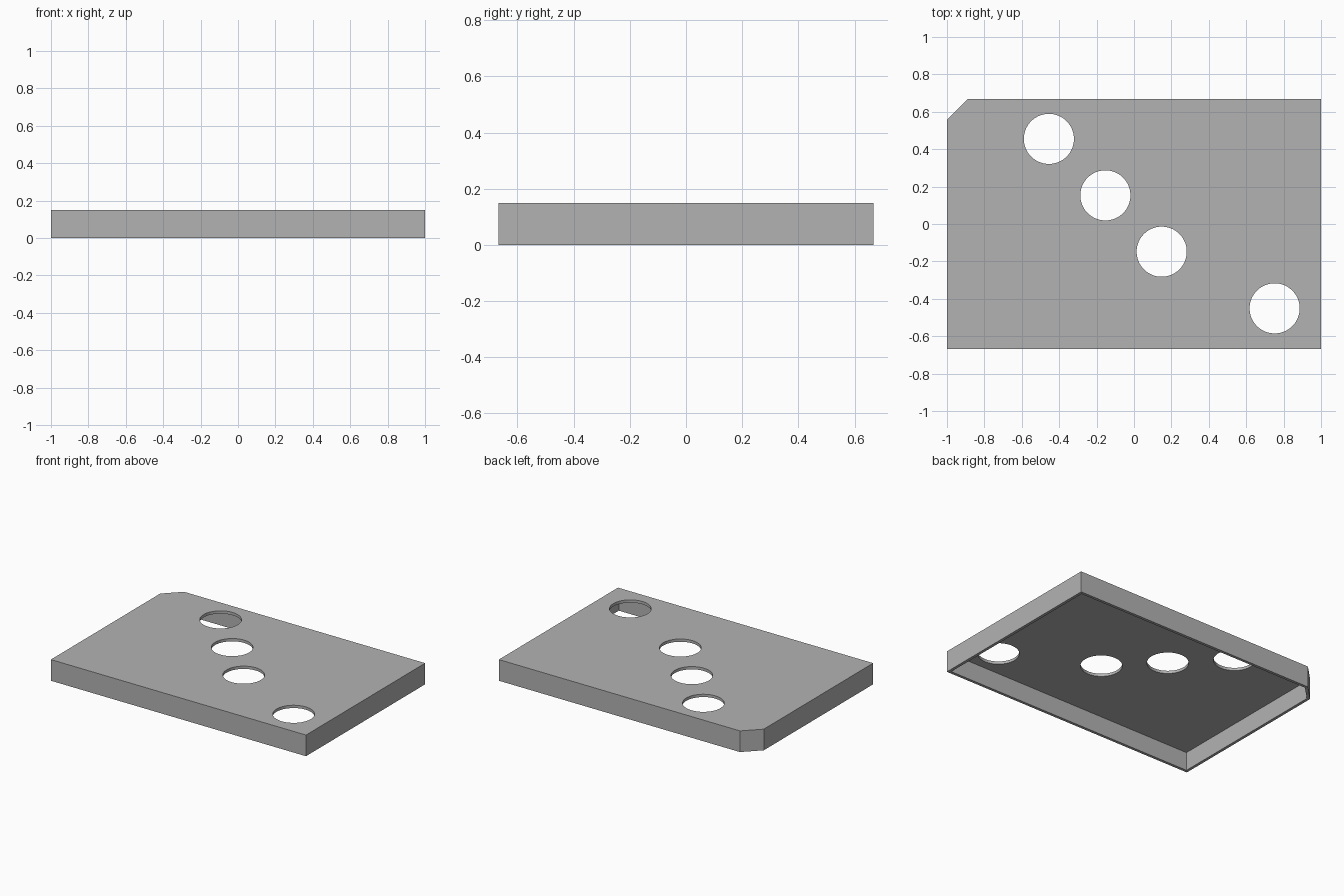
import bpy
import bmesh
import math

cube = bpy.data.objects.get("Cube")
if cube:
    bpy.data.objects.remove(cube, do_unlink=True)

HALF_X, HALF_Y, HEIGHT = 1.0, 0.667, 0.15
WALL, CHAMFER = 0.02, 0.11
HOLE_RADIUS = 0.134
HOLES = [(-0.455, 0.455), (-0.153, 0.153), (0.148, -0.148), (0.752, -0.451)]

grey = bpy.data.materials.new("plain grey")
grey.use_nodes = True
colour = (0.45, 0.45, 0.45, 1)
grey.diffuse_color = colour
grey.node_tree.nodes["Principled BSDF"].inputs["Base Color"].default_value = colour


def prism(name, points, bottom, top):
    """Extrude a flat outline between two heights."""
    bm = bmesh.new()
    base = bm.faces.new([bm.verts.new((x, y, bottom)) for x, y in points])
    raised = bmesh.ops.extrude_face_region(bm, geom=[base])["geom"]
    verts = [g for g in raised if isinstance(g, bmesh.types.BMVert)]
    bmesh.ops.translate(bm, verts=verts, vec=(0, 0, top - bottom))
    bmesh.ops.recalc_face_normals(bm, faces=bm.faces)
    mesh = bpy.data.meshes.new(name)
    bm.to_mesh(mesh)
    bm.free()
    mesh.materials.append(grey)
    obj = bpy.data.objects.new(name, mesh)
    bpy.context.collection.objects.link(obj)
    return obj


def outline(inset):
    """Rectangle with the back right corner cut off, shrunk evenly."""
    x, y = HALF_X - inset, HALF_Y - inset
    cut = CHAMFER - inset * (2 - math.sqrt(2))
    return [(-x, -y), (x, -y), (x, y), (-x + cut, y), (-x, y - cut)]


def circle(cx, cy, radius, sides=64):
    angles = [2 * math.pi * i / sides for i in range(sides)]
    return [(cx + radius * math.cos(a), cy + radius * math.sin(a)) for a in angles]


# Cover plate with its hollow underside and round holes
cover = prism("cover", outline(0), 0, HEIGHT)
cutters = [prism("hollow_cutter", outline(WALL), -0.1, HEIGHT - WALL)]
cutters += [prism("hole_cutter", circle(x, y, HOLE_RADIUS), 0.05, HEIGHT + 0.1)
            for x, y in HOLES]
for cutter in cutters:
    mod = cover.modifiers.new(cutter.name, "BOOLEAN")
    mod.operation = "DIFFERENCE"
    mod.solver = "EXACT"
    mod.object = cutter

# Bake the cuts, then drop the cutters
bpy.context.view_layer.objects.active = cover
cover.select_set(True)
for mod in list(cover.modifiers):
    bpy.ops.object.modifier_apply(modifier=mod.name)
for cutter in cutters:
    bpy.data.objects.remove(cutter, do_unlink=True)

# Round hole walls, crisp edges elsewhere
bpy.ops.object.shade_smooth_by_angle(angle=math.radians(30))
